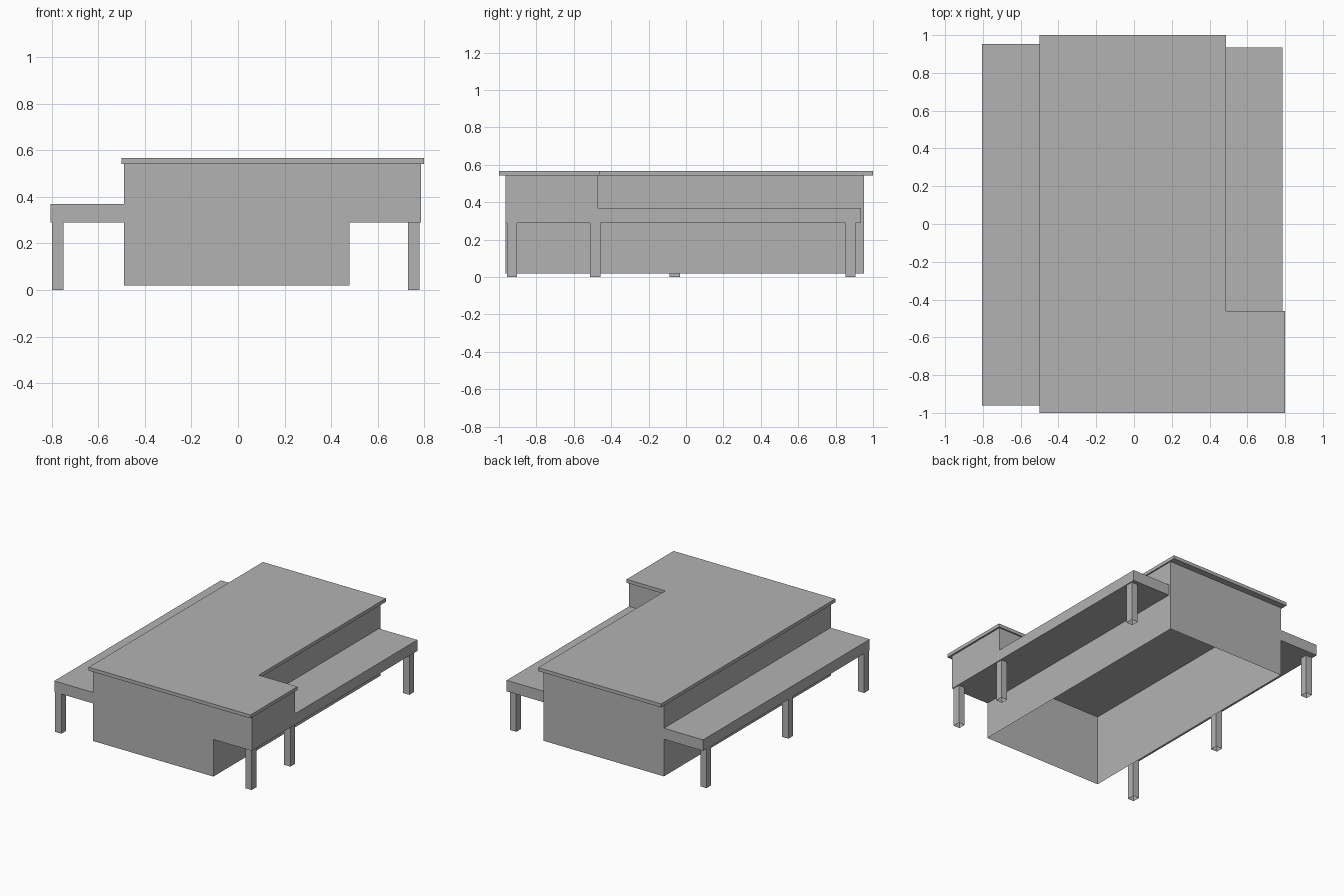
import bpy
import bmesh

cube = bpy.data.objects.get("Cube")
if cube:
    bpy.data.objects.remove(cube, do_unlink=True)

grey = bpy.data.materials.new("plain grey")
grey.use_nodes = True
GREY = (0.45, 0.45, 0.45, 1)
grey.diffuse_color = GREY
grey.node_tree.nodes["Principled BSDF"].inputs["Base Color"].default_value = GREY


def finish(name, bm):
    bmesh.ops.remove_doubles(bm, verts=bm.verts, dist=0.0001)
    mesh = bpy.data.meshes.new(name)
    bm.to_mesh(mesh)
    bm.free()
    mesh.materials.append(grey)
    obj = bpy.data.objects.new(name, mesh)
    bpy.context.collection.objects.link(obj)
    return obj


def prism(name, outline, bottom, top, open_bottom=False):
    """Upright prism over a counter-clockwise outline."""
    bm = bmesh.new()
    low = [bm.verts.new((x, y, bottom)) for x, y in outline]
    high = [bm.verts.new((x, y, top)) for x, y in outline]
    for i in range(len(outline)):
        j = (i + 1) % len(outline)
        bm.faces.new((low[i], low[j], high[j], high[i]))
    bm.faces.new(high)
    if not open_bottom:
        bm.faces.new(low[::-1])
    return finish(name, bm)


def rect(x0, x1, y0, y1):
    return [(x0, y0), (x1, y0), (x1, y1), (x0, y1)]


# Main levels and wall lines
BASE, DECK_LOW, DECK_TOP, EAVES, RIDGE = 0.02, 0.29, 0.37, 0.542, 0.567
LEFT, RIGHT, WING = -0.49, 0.478, 0.787
FRONT, BACK, WING_BACK = -0.965, 0.953, -0.47

# House walls: thin sheets, open underneath, with a raised wing at the front
walls = bmesh.new()


def panel(*points):
    walls.faces.new([walls.verts.new(p) for p in points])


def side_wall(x0, y0, x1, y1, bottom):
    panel((x0, y0, bottom), (x1, y1, bottom), (x1, y1, EAVES), (x0, y0, EAVES))


panel(*[(x, FRONT, z) for x, z in (
    (LEFT, BASE), (RIGHT, BASE), (RIGHT, DECK_LOW),
    (WING, DECK_LOW), (WING, EAVES), (LEFT, EAVES))])
side_wall(RIGHT, FRONT, RIGHT, BACK, BASE)
side_wall(RIGHT, BACK, LEFT, BACK, BASE)
side_wall(LEFT, BACK, LEFT, FRONT, BASE)
side_wall(WING, FRONT, WING, WING_BACK, DECK_LOW)
side_wall(WING, WING_BACK, RIGHT, WING_BACK, DECK_LOW)
panel(*[(x, y, DECK_LOW) for x, y in rect(RIGHT, WING, FRONT, WING_BACK)[::-1]])
finish("house_walls", walls)

# Flat overhanging roof with a notch above the side deck
prism("roof", [(-0.5, -1), (0.8, -1), (0.8, -0.46), (0.488, -0.46),
               (0.488, 1), (-0.5, 1)], EAVES, RIDGE)

# Raised decks along both sides
prism("left_deck", rect(-0.805, LEFT, -0.96, BACK), DECK_LOW, DECK_TOP)
prism("right_deck", rect(RIGHT, WING, WING_BACK, 0.935), DECK_LOW, DECK_TOP)

# Hollow square posts under the outer edges
for side, x, rows in (("left", -0.775, (-0.93, -0.06, 0.88)),
                      ("right", 0.755, (-0.93, -0.485, 0.88))):
    for place, y in zip(("front", "middle", "back"), rows):
        prism(f"{side}_{place}_post",
              rect(x - 0.025, x + 0.025, y - 0.027, y + 0.027),
              0, DECK_LOW, open_bottom=True)
